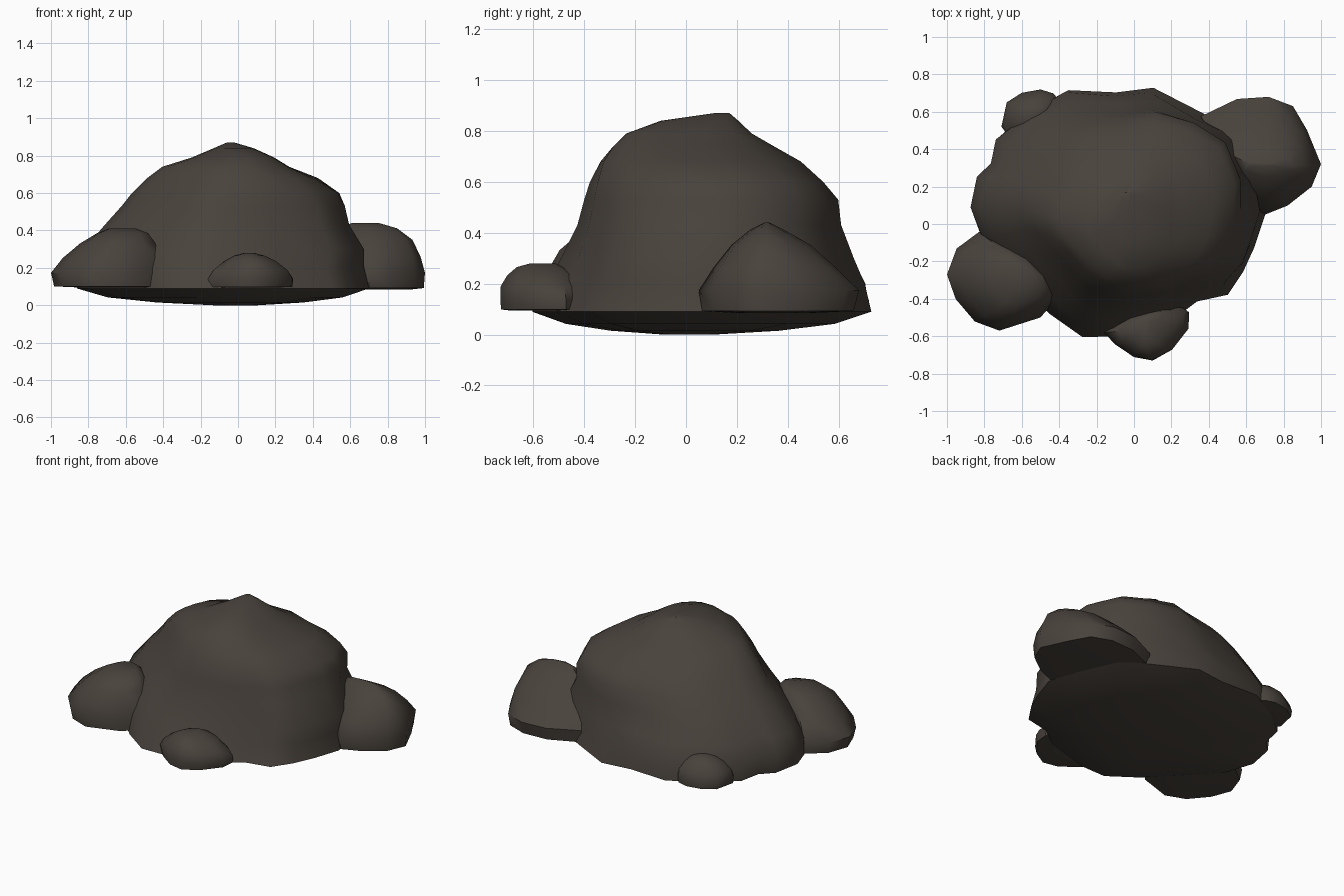
import bpy
import bmesh
import math
from mathutils import Vector, noise

cube = bpy.data.objects.get("Cube")
if cube:
    bpy.data.objects.remove(cube, do_unlink=True)

# Single stone colour
stone = bpy.data.materials.new("dark brown stone")
stone.use_nodes = True
stone_colour = (.066, .055, .045, 1)
stone.diffuse_color = stone_colour
stone.node_tree.nodes["Principled BSDF"].inputs["Base Color"].default_value = stone_colour


def bounds(outline):
    xs, ys = zip(*outline)
    return min(xs), max(xs), min(ys), max(ys)


def fit_ring(outline, box, z, roundness, corners=Vector((0, 0, 0, 0))):
    """Fit the footprint into a box, blending it towards an ellipse.
    Corners swell or thin it: back left, back right, front right, front left."""
    left, right, front, back = bounds(outline)
    x_min, x_max, y_min, y_max = box
    ring = []
    for x, y in outline:
        unit = Vector((2 * (x - left) / (right - left) - 1,
                       2 * (y - front) / (back - front) - 1))
        unit = unit.lerp(unit.normalized(), roundness)
        quadrant = (0 if unit.x > 0 else 1) if unit.y > 0 else (3 if unit.x > 0 else 2)
        unit *= 1 + corners[quadrant] * 2 * abs(unit.x * unit.y)
        ring.append(Vector(((x_min + x_max + unit.x * (x_max - x_min)) / 2,
                            (y_min + y_max + unit.y * (y_max - y_min)) / 2, z)))
    return ring


def roughen(ring, amount):
    """Push ring points in and out for a weathered surface."""
    centre = sum(ring, Vector()) / len(ring)
    for point in ring:
        outward = point - centre
        outward.normalize()
        point += outward * amount * noise.noise(point * 4)


def build_rock(name, rings):
    """Skin a stack of rings, listed from the bottom to the top."""
    bm = bmesh.new()
    loops = [[bm.verts.new(point) for point in ring] for ring in rings]
    count = len(loops[0])
    for lower, upper in zip(loops, loops[1:]):
        for i in range(count):
            j = (i + 1) % count
            bm.faces.new((lower[i], lower[j], upper[j], upper[i]))
    bm.faces.new(list(reversed(loops[0])))
    bm.faces.new(loops[-1])
    bmesh.ops.recalc_face_normals(bm, faces=bm.faces[:])
    mesh = bpy.data.meshes.new(name)
    bm.to_mesh(mesh)
    bm.free()
    mesh.materials.append(stone)
    rock = bpy.data.objects.new(name, mesh)
    bpy.context.collection.objects.link(rock)
    bpy.ops.object.select_all(action="DESELECT")
    rock.select_set(True)
    bpy.context.view_layer.objects.active = rock
    bpy.ops.object.shade_smooth_by_angle(angle=math.radians(48))


# Main boulder: footprint, then height and extents of each slice
main_outline = [
    (.7, .05), (.64, -.12), (.58, -.25), (.5, -.37), (.33, -.4), (.2, -.5),
    (-.1, -.59), (-.28, -.59), (-.45, -.46), (-.62, -.28), (-.8, -.1),
    (-.87, .08), (-.82, .25), (-.74, .32), (-.71, .45), (-.55, .58),
    (-.35, .7), (-.1, .7), (.1, .73), (.33, .61), (.55, .5), (.66, .25)]
main_slices = [
    (.09, -.86, .7, -.6, .73),
    (.2, -.87, .68, -.54, .7),
    (.3, -.82, .68, -.49, .66),
    (.43, -.72, .6, -.43, .6),
    (.53, -.62, .56, -.4, .58),
    (.6, -.56, .51, -.37, .52),
    (.68, -.48, .4, -.33, .43),
    (.74, -.41, .27, -.29, .33),
    (.79, -.25, .19, -.24, .25),
    (.84, -.13, .08, -.1, .2),
    (.87, -.06, -.02, .11, .17)]
low_corners = Vector((0, .04, .02, 0))
high_corners = Vector((.14, -.04, -.1, .06))
underside = [(.15, 0), (.5, .015), (.8, .042)]

main_rings = [[Vector((x * scale, y * scale, z)) for x, y in main_outline]
              for scale, z in underside]
for z, *box in main_slices:
    corners = low_corners.lerp(high_corners, min(1, max(0, (z - .25) / .4)))
    ring = fit_ring(main_outline, box, z, min(.8, z), corners)
    if .1 < z < .8:
        roughen(ring, .03)
    main_rings.append(ring)
build_rock("main_boulder", main_rings)

# Side rocks: shared dome profile as height fraction and width
dome = [(0, .7), (.02, .97), (.25, 1), (.5, .88), (.75, .68), (.92, .42), (1, .14)]


def side_rock(name, outline, peak, base, slopes):
    """Raise a dome to the peak; each side has its own slope exponent."""
    px, py, top = peak
    rings = []
    for fraction, width in dome:
        box = [centre + (edge - centre) * width ** slope
               for centre, edge, slope in zip((px, px, py, py), bounds(outline), slopes)]
        ring = fit_ring(outline, box, base + (top - base) * fraction, fraction * .5)
        if fraction > .3:
            roughen(ring, .025)
        rings.append(ring)
    build_rock(name, rings)


side_rock("left_rock", [
    (.35, .58), (.55, .67), (.72, .68), (.85, .63), (.92, .5), (1, .32),
    (.95, .2), (.82, .1), (.7, .05), (.5, .2)],
    (.64, .32, .44), .085, (1, .6, 1.7, 2))
side_rock("right_rock", [
    (-1, -.27), (-.95, -.13), (-.83, -.04), (-.62, -.12), (-.45, -.28),
    (-.41, -.4), (-.5, -.5), (-.72, -.57), (-.85, -.52), (-.95, -.4)],
    (-.67, -.22, .41), .095, (1.7, .4, .6, 1.2))
side_rock("front_rock", [
    (-.16, -.58), (-.05, -.5), (.1, -.46), (.23, -.42), (.3, -.47),
    (.29, -.56), (.2, -.67), (.1, -.73), (0, -.71), (-.1, -.64)],
    (.06, -.55, .28), .095, (1.2, 1.2, .6, .6))
side_rock("back_rock", [
    (-.71, .52), (-.68, .65), (-.6, .7), (-.5, .72), (-.43, .7),
    (-.38, .64), (-.45, .5), (-.64, .42)],
    (-.53, .58, .26), .09, (1, 1, 1, 1))
